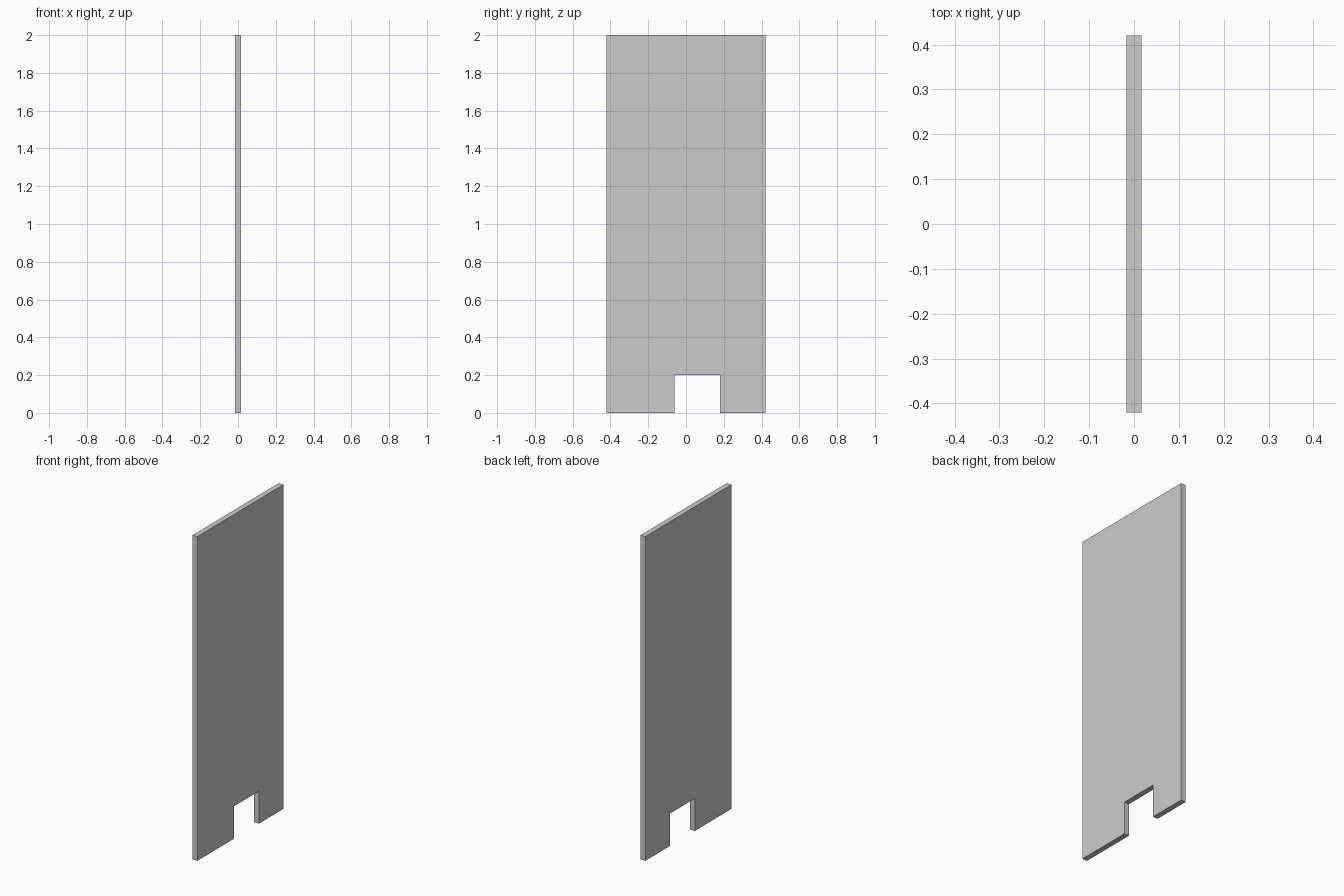
import bpy
import bmesh

if "Cube" in bpy.data.objects:
    bpy.data.objects.remove(bpy.data.objects["Cube"])

HALF_THICKNESS = 0.0167
HALF_WIDTH = 0.42
HEIGHT = 2.0
NOTCH_START, NOTCH_END, NOTCH_TOP = -0.062, 0.18, 0.20

# Panel outline (y, z) with the off-centre notch in the bottom edge
outline = [
    (-HALF_WIDTH, 0), (NOTCH_START, 0), (NOTCH_START, NOTCH_TOP),
    (NOTCH_END, NOTCH_TOP), (NOTCH_END, 0), (HALF_WIDTH, 0),
    (HALF_WIDTH, HEIGHT), (-HALF_WIDTH, HEIGHT),
]

# Notched panel: extrude the outline through its thickness
bm = bmesh.new()
face = bm.faces.new([bm.verts.new((-HALF_THICKNESS, y, z)) for y, z in outline])
result = bmesh.ops.extrude_face_region(bm, geom=[face], use_keep_orig=True)
moved = [g for g in result["geom"] if isinstance(g, bmesh.types.BMVert)]
bmesh.ops.translate(bm, verts=moved, vec=(2 * HALF_THICKNESS, 0, 0))
bmesh.ops.recalc_face_normals(bm, faces=bm.faces)

mesh = bpy.data.meshes.new("notched_panel")
bm.to_mesh(mesh)
bm.free()
panel = bpy.data.objects.new("notched_panel", mesh)
bpy.context.collection.objects.link(panel)
